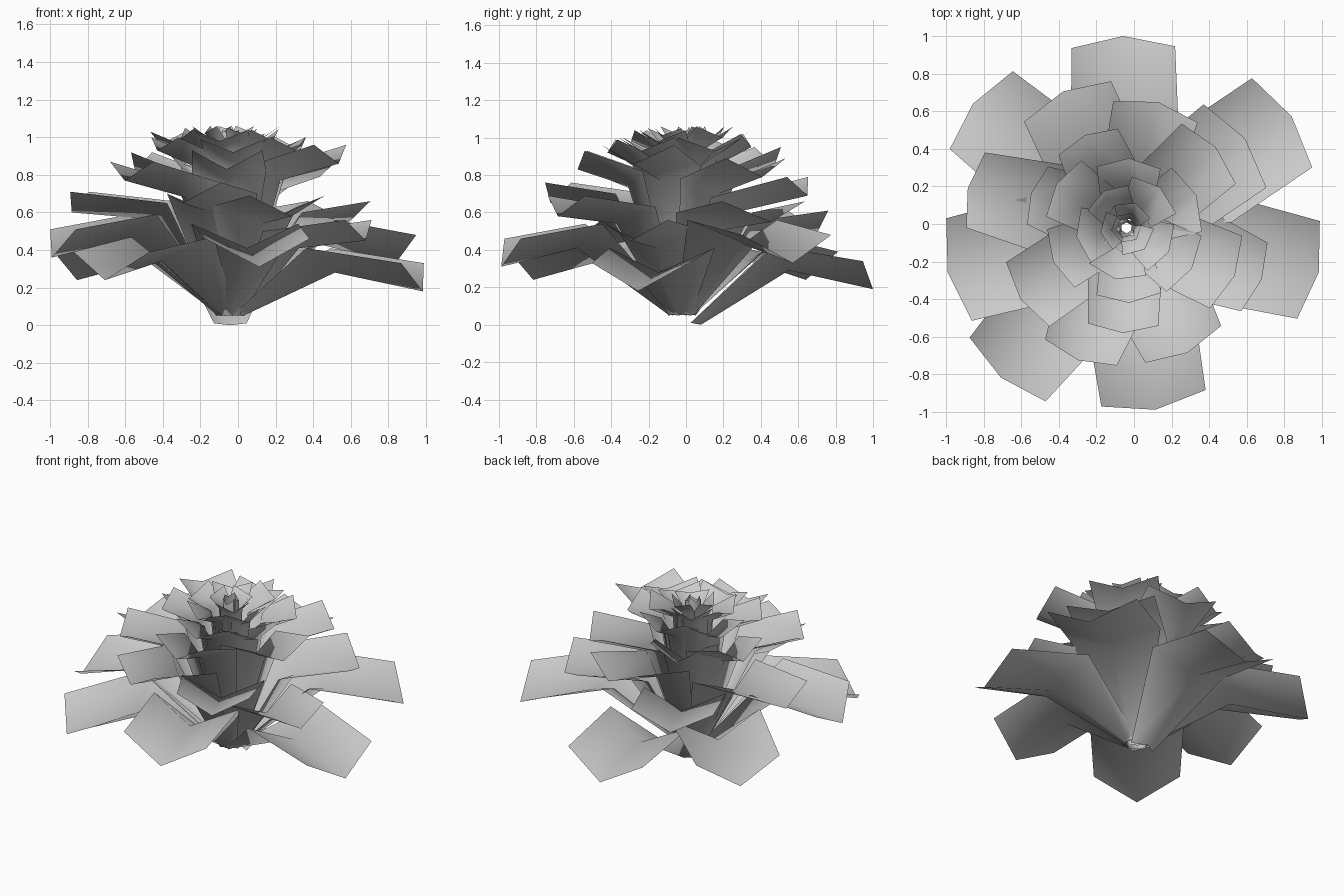
import bpy
from math import radians, sin, cos

CX, CY = -0.04, -0.02   # flower axis


def petal(name, ang, rows):
    """rows: (radius, mid height, half angle, edge lift) from base to tip"""
    verts, faces = [], []
    for r, z, half, lift in rows:
        for s in (-1, 0, 1):
            a = radians(ang + s * half)
            rr = r * (0.98 if s else 1.0)
            verts.append((CX + rr * cos(a), CY + rr * sin(a), z + lift * abs(s)))
    for i in range(len(rows) - 1):
        for j in range(2):
            k = 3 * i + j
            faces.append((k, k + 1, k + 4, k + 3))
    me = bpy.data.meshes.new(name)
    me.from_pydata(verts, [], faces)
    me.shade_smooth()
    ob = bpy.data.objects.new(name, me)
    bpy.context.collection.objects.link(ob)


# petals per ring: direction, tip radius, tip height, tip half angle
outer = [(91, 1.02, .19, 16), (141, 1.05, .24, 15), (34, 1.06, .33, 16),
         (-13, 1.05, .18, 15), (-81, .98, .31, 17), (230, 1.04, .24, 15),
         (194, .98, .36, 17)]
second = [(166, .87, .60, 14), (115, .80, .50, 19), (37, .79, .55, 21),
          (-21, .77, .45, 15), (-64, .74, .58, 18), (250, .75, .65, 16)]
third = [(214, .68, .77, 18), (76, .69, .69, 20), (42, .64, .79, 20),
         (-24, .63, .86, 20), (268, .56, .83, 20), (160, .54, .82, 18),
         (114, .54, .85, 19)]
fourth = [(25, .41, .93, 28), (88, .37, .95, 28), (148, .44, .96, 24),
          (205, .43, .93, 24), (272, .40, .92, 26), (328, .41, .93, 26)]
fifth = [(50, .28, 1.0, 34), (122, .23, 1.0, 34), (190, .27, .99, 34),
         (258, .28, .98, 34), (330, .26, .98, 34)]
inner = [(70, .14, 1.02, 48), (190, .14, 1.02, 48), (310, .15, 1.01, 48)]
bud = [(30, .05, 1.02, 65), (150, .04, 1.03, 65), (270, .05, 1.01, 65)]

# ring: name, petals, bend radius, bend height offset, bend half angle,
#       bend lift, tip lift, base radius, base height
rings = [("outer_petal", outer, .57, .10, 31, .13, .15, .07, .05),
         ("second_petal", second, .39, -.04, 42, .09, .11, .08, .05),
         ("third_petal", third, .29, -.09, 44, .08, .10, .08, .08),
         ("fourth_petal", fourth, .20, -.09, 46, .06, .07, .08, .10),
         ("fifth_petal", fifth, .13, -.07, 50, .04, .06, .06, .12),
         ("inner_petal", inner, .08, -.06, 60, .03, .04, .05, .30),
         ("bud_petal", bud, .05, -.10, 65, .03, .03, .03, .60)]

for name, petals, rb, dz, half_b, lb, lt, r0, zb in rings:
    for n, (ang, r, z, half) in enumerate(petals):
        first = name == "outer_petal" and n == 0
        petal(f"{name}_{n + 1}", ang,
              [(.10 if first else r0, 0.0 if first else zb, 62, .01),
               (rb, z + dz, half_b, lb),
               (r, z, half, lt)])
